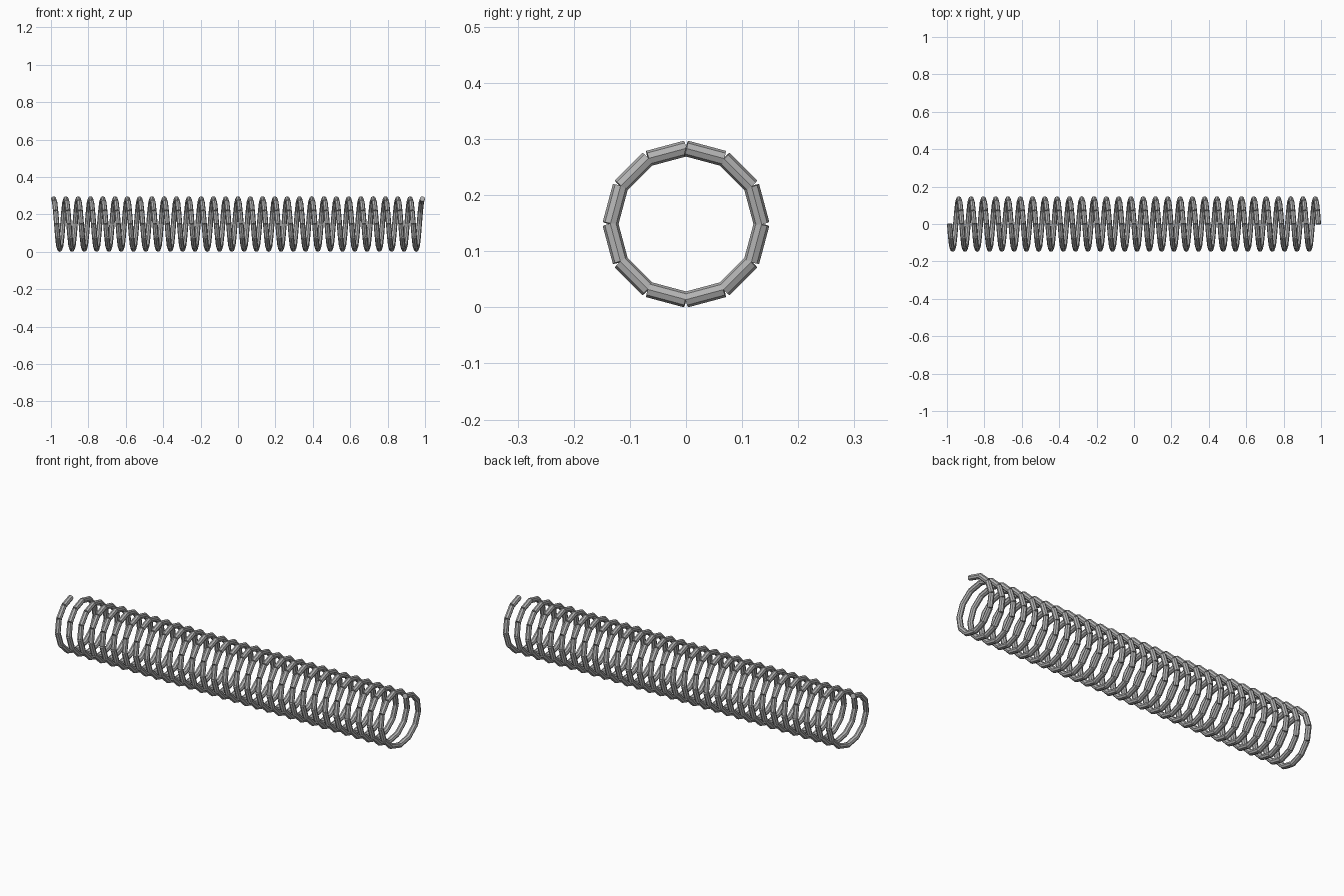
import bpy, bmesh, math
from mathutils import Matrix, Vector

cube = bpy.data.objects.get("Cube")
if cube:
    bpy.data.objects.remove(cube, do_unlink=True)

TURNS, STEPS = 30, 12      # coils and straight pieces per coil
COIL_R, WIRE_R = 0.1348, 0.0141
SIDES = 8
HALF = 1.0 - WIRE_R        # half length of the wire's centre line
CENTRE_Z = 0.1485

steel = bpy.data.materials.new("steel grey")
steel.use_nodes = True
colour = (0.45, 0.45, 0.45, 1.0)
steel.diffuse_color = colour
steel.node_tree.nodes["Principled BSDF"].inputs["Base Color"].default_value = colour


def helix(i):
    """Corner i of the coil: starts at the top and turns towards the front."""
    a = 2 * math.pi * i / STEPS
    x = -HALF + 2 * HALF * i / (TURNS * STEPS)
    return Vector((x, -COIL_R * math.sin(a), CENTRE_Z + COIL_R * math.cos(a)))


# Each step of the coil is a separate straight rod with square-cut ends
bm = bmesh.new()
for i in range(TURNS * STEPS):
    p, q = helix(i), helix(i + 1)
    axis = (q - p).normalized()
    side = (Vector((1, 0, 0)) - axis * axis.x).normalized()
    out = axis.cross(side)
    turn = Matrix((side, out, axis)).transposed().to_4x4()
    bmesh.ops.create_cone(bm, cap_ends=True, segments=SIDES,
                          radius1=WIRE_R, radius2=WIRE_R, depth=(q - p).length,
                          matrix=Matrix.Translation((p + q) / 2) @ turn)

mesh = bpy.data.meshes.new("spring_coil")
bm.to_mesh(mesh)
bm.free()
mesh.materials.append(steel)
spring = bpy.data.objects.new("spring_coil", mesh)
bpy.context.collection.objects.link(spring)
